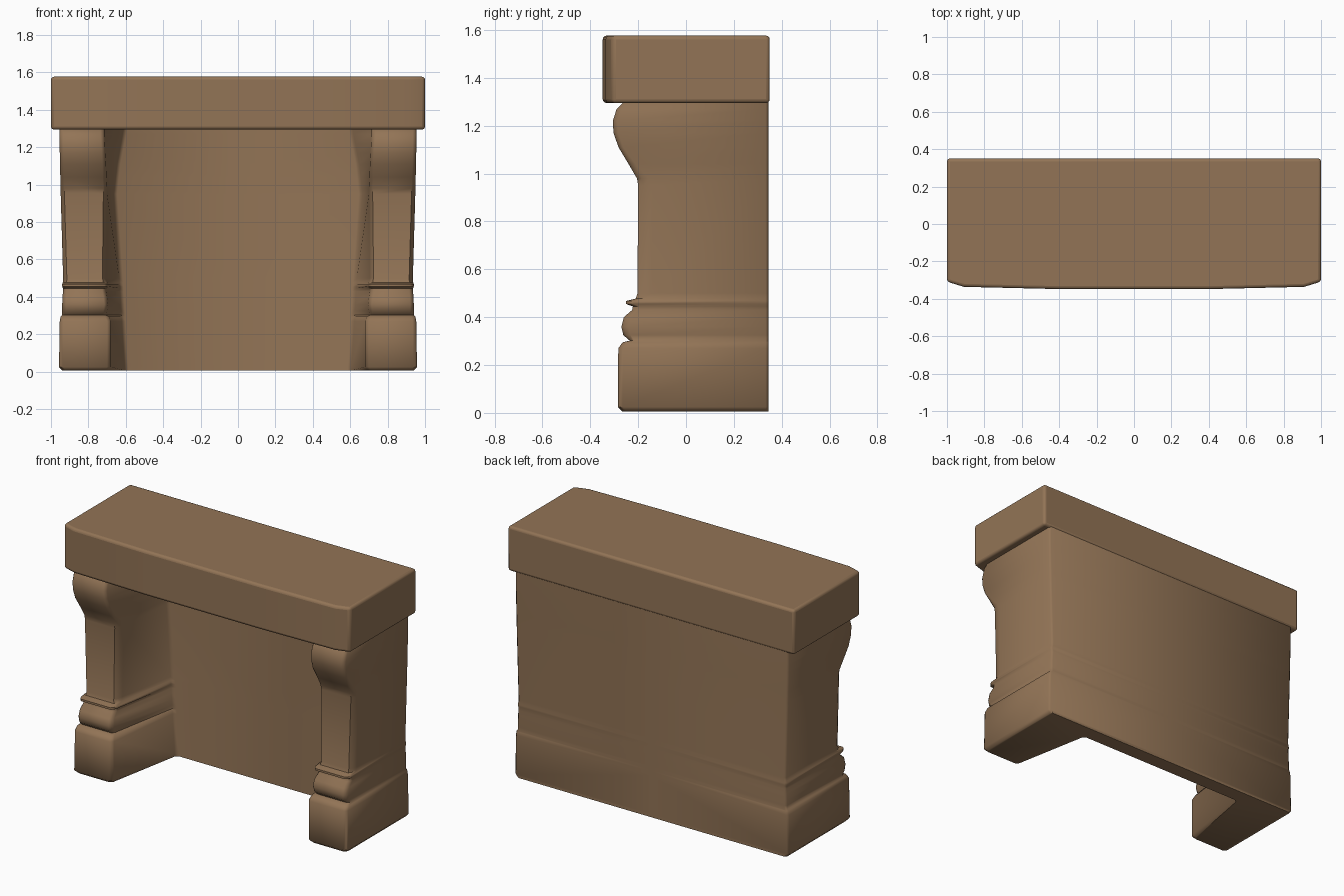
import bpy
import bmesh
from math import radians

cube = bpy.data.objects.get("Cube")
if cube:
    bpy.data.objects.remove(cube)

brown = bpy.data.materials.new("warm_brown")
brown.use_nodes = True
colour = (0.29, 0.175, 0.093, 1)
brown.diffuse_color = colour
brown.node_tree.nodes["Principled BSDF"].inputs["Base Color"].default_value = colour


def loft(name, rings, open_end=False):
    """Skin a stack of (x, y, z) rings and cap both ends."""
    bm = bmesh.new()
    loops = [[bm.verts.new(p) for p in ring] for ring in rings]
    n = len(loops[0])
    for low, high in zip(loops, loops[1:]):
        for i in range(n - 1 if open_end else n):
            j = (i + 1) % n
            bm.faces.new((low[i], low[j], high[j], high[i]))
    bm.faces.new(loops[0][::-1])
    bm.faces.new(loops[-1])
    mesh = bpy.data.meshes.new(name)
    bm.to_mesh(mesh)
    bm.free()
    mesh.materials.append(brown)
    obj = bpy.data.objects.new(name, mesh)
    bpy.context.collection.objects.link(obj)
    return obj


def smooth(obj, angle):
    bpy.ops.object.select_all(action='DESELECT')
    obj.select_set(True)
    bpy.context.view_layer.objects.active = obj
    bpy.ops.object.shade_smooth_by_angle(angle=radians(angle))


def lerp_table(table, z):
    for (z0, a), (z1, b) in zip(table, table[1:]):
        if z <= z1:
            return a + (b - a) * (z - z0) / (z1 - z0)
    return table[-1][1]


# Inner corner where the leg meets the back wall, by height
hearth_corner = [(0, 0.605), (0.5, 0.635), (0.95, 0.665), (1.1, 0.65), (1.31, 0.61)]

# Leg silhouette: height, front y, inner x, outer x, corner depth
silhouette = [
    (0.005, -0.265, 0.695, 0.94, 0.02),
    (0.025, -0.285, 0.68, 0.957, 0.02),
    (0.27, -0.283, 0.68, 0.953, 0.02),
    (0.295, -0.265, 0.69, 0.948, 0.02),
    (0.302, -0.235, 0.705, 0.94, 0.02),
    (0.325, -0.262, 0.70, 0.94, 0.03),
    (0.36, -0.27, 0.695, 0.94, 0.03),
    (0.40, -0.26, 0.70, 0.938, 0.03),
    (0.43, -0.225, 0.705, 0.936, 0.03),
    (0.445, -0.222, 0.705, 0.936, 0.03),
    (0.455, -0.25, 0.695, 0.94, 0.03),
    (0.468, -0.25, 0.695, 0.94, 0.03),
    (0.478, -0.21, 0.70, 0.936, 0.05),
    (0.50, -0.203, 0.705, 0.935, 0.06),
    (0.95, -0.20, 0.70, 0.948, 0.06),
    (0.98, -0.205, 0.70, 0.948, 0.05),
    (1.04, -0.24, 0.703, 0.95, 0.03),
    (1.11, -0.282, 0.706, 0.952, 0.02),
    (1.17, -0.303, 0.71, 0.953, 0.02),
    (1.22, -0.306, 0.712, 0.954, 0.02),
    (1.27, -0.29, 0.715, 0.954, 0.02),
    (1.31, -0.25, 0.715, 0.954, 0.02),
]


# Half of the U-shaped surround: back wall, side and shaped leg
def section(z, front, inner, outer, depth):
    c, back, r = 0.02, 0.345, 0.012
    corner = lerp_table(hearth_corner, z)
    return [(x, y, z) for x, y in (
        (0, back), (0, 0.25), (corner - 0.02, 0.25), (corner, 0.235),
        (inner, front + depth), (inner + c * 0.4, front + depth * 0.4),
        (inner + c, front), (outer - c, front),
        (outer - c * 0.4, front + depth * 0.4), (outer, front + depth),
        (outer, back - r), (outer - r, back))]


rings = []
for row in silhouette:
    pts = section(*row)
    # Drop the back-to-centre cut so the mirrored half joins cleanly
    rings.append([pts[1]] + pts[2:] + [pts[0]])
surround = loft("surround_and_legs", rings, open_end=True)
bm = bmesh.new()
bm.from_mesh(surround.data)
bmesh.ops.reverse_faces(bm, faces=bm.faces) if sum(
    f.normal.y * f.calc_area() for f in bm.faces if f.calc_center_median().y > 0.34) < 0 else None
bm.to_mesh(surround.data)
bm.free()
mirror = surround.modifiers.new("mirror", 'MIRROR')
mirror.use_clip = True
smooth(surround, 50)

# Mantel slab with a slightly bowed front and cut front corners
outline = [(-1, 0.35), (-1, -0.308), (-0.91, -0.336), (-0.4, -0.348),
           (0.4, -0.348), (0.91, -0.336), (1, -0.308), (1, 0.35)]
mantel = loft("mantel", [[(x, y, z) for x, y in outline] for z in (1.295, 1.577)])
bevel = mantel.modifiers.new("soft_edges", 'BEVEL')
bevel.width = 0.016
bevel.segments = 3
bevel.limit_method = 'ANGLE'
bevel.angle_limit = radians(40)
smooth(mantel, 50)
